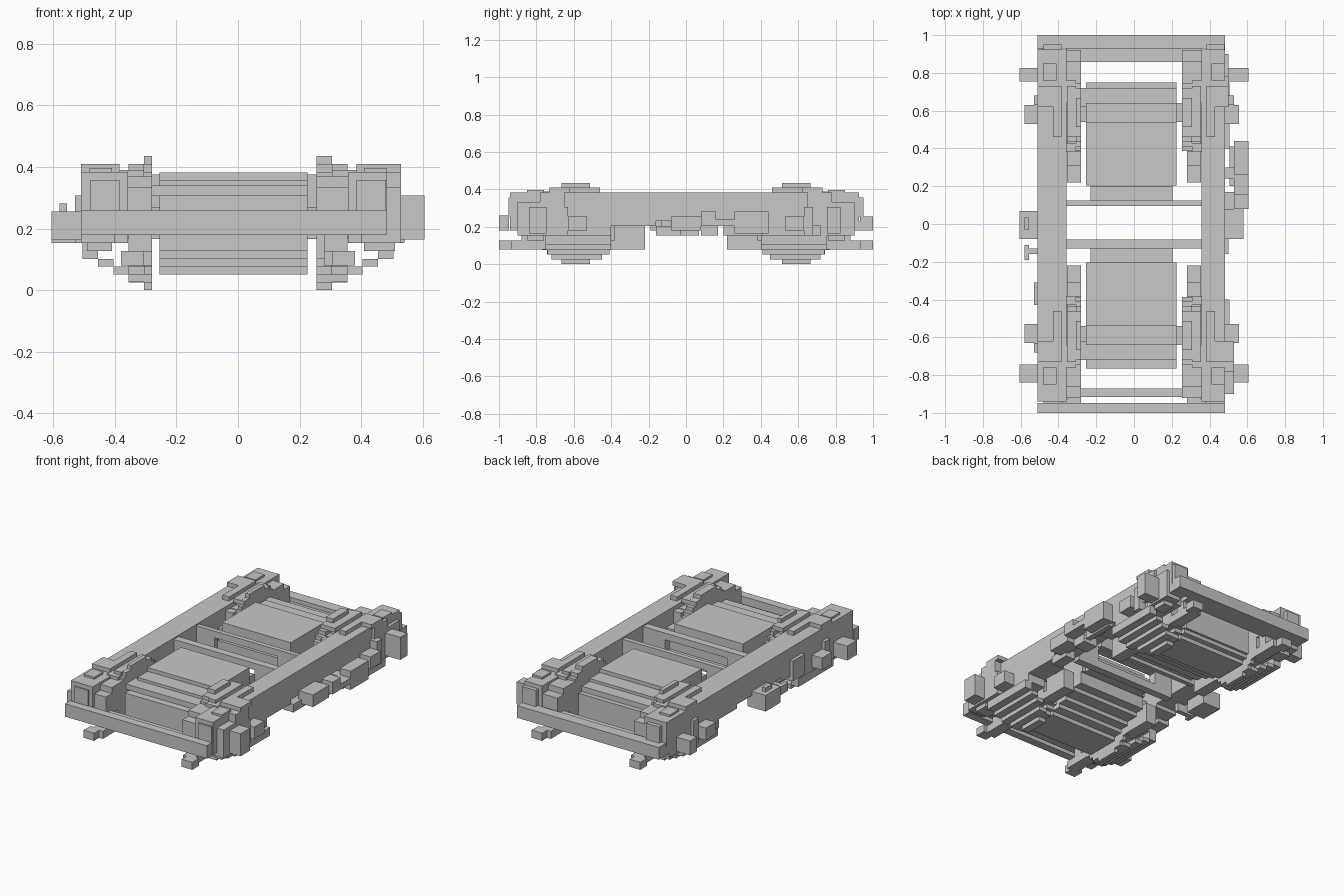
import bpy
import bmesh
import math

V = 0.0256  # cube unit of the blocky style

grey = bpy.data.materials.new("steel grey")
grey.diffuse_color = (0.58, 0.58, 0.58, 1)


def build(name, boxes):
    """One object from boxes given as (x0, x1, y0, y1, z0, z1)."""
    bm = bmesh.new()
    for x0, x1, y0, y1, z0, z1 in boxes:
        v = bmesh.ops.create_cube(bm, size=1)["verts"]
        bmesh.ops.scale(bm, vec=(abs(x1 - x0), abs(y1 - y0), abs(z1 - z0)), verts=v)
        bmesh.ops.translate(bm, vec=((x0 + x1) / 2, (y0 + y1) / 2, (z0 + z1) / 2), verts=v)
    me = bpy.data.meshes.new(name)
    bm.to_mesh(me)
    bm.free()
    me.materials.append(grey)
    ob = bpy.data.objects.new(name, me)
    bpy.context.collection.objects.link(ob)
    return ob


def flip(boxes, sx=1, sy=1):
    return [(a * sx, b * sx, c * sy, d * sy, e, f) for a, b, c, d, e, f in boxes]


def disc(x0, x1, yc, zc, r):
    """Stepped disc made of one box per layer."""
    out = []
    n = round(2 * r / V)
    for i in range(n):
        z = zc - r + i * V
        h = math.sqrt(max(r * r - (z + V / 2 - zc) ** 2, 0))
        h = max(round(h / V), 2) * V
        out.append((x0, x1, yc - h, yc + h, z, z + V))
    return out


# Side rails: raised in the middle, deeper toward the ends
for sx, side, outer in ((-1, "left", 0.51), (1, "right", 0.482)):
    rail = [(0.358, outer, -0.94, 0.925, 0.23, 0.384)]
    for sy in (-1, 1):
        rail += flip([
            (0.358, outer, 0.22, 0.40, 0.205, 0.23),
            (0.358, outer, 0.40, 0.86, 0.154, 0.23),
            (0.385, outer, 0.86, 0.94, 0.179, 0.23),
        ], 1, sy)
    build(side + "_rail", flip(rail, sx))

# End beams and the thinner bars behind them
build("front_beam", [(-0.51, 0.482, -1.0, -0.947, 0.179, 0.26)])
build("rear_beam", [(-0.51, 0.482, 0.93, 1.0, 0.179, 0.256)])
build("front_inner_bar", [(-0.36, 0.358, -0.917, -0.87, 0.179, 0.23)])
build("rear_inner_bar", [(-0.36, 0.358, 0.857, 0.93, 0.179, 0.23)])

# Transoms across the open centre: posts, top and bottom bars around an opening
for name, y0, y1 in (("front_transom", -0.13, -0.082), ("rear_transom", 0.095, 0.125)):
    build(name, [
        (-0.36, -0.23, y0, y1, 0.205, 0.375), (0.205, 0.358, y0, y1, 0.205, 0.375),
        (-0.23, 0.205, y0, y1, 0.333, 0.375), (-0.23, 0.205, y0, y1, 0.205, 0.256),
    ])
build("transom_links", [(-0.23, 0.205, -0.21, -0.13, 0.23, 0.307),
                        (-0.23, 0.205, 0.125, 0.20, 0.23, 0.307)])

# Motors: layers with a stepped belly and stepped outer shoulder
layers = [(0.48, 0.70, 0.051, 0.077), (0.42, 0.735, 0.077, 0.102),
          (0.36, 0.75, 0.102, 0.128), (0.28, 0.765, 0.128, 0.154),
          (0.22, 0.765, 0.154, 0.23), (0.205, 0.765, 0.23, 0.307),
          (0.205, 0.72, 0.307, 0.333),
          (0.205, 0.64, 0.333, 0.358), (0.205, 0.54, 0.358, 0.382)]
for sy, end, cap in ((-1, "front", 0.765), (1, "rear", 0.75)):
    boxes = [(-0.255, 0.225, a, min(b, cap), c, d) for a, b, c, d in layers]
    boxes += [(-0.28, 0.225, 0.62, 0.72, 0.307, 0.34)]
    build(end + "_motor", flip(boxes, 1, sy))

for sy, end in ((-1, "front"), (1, "rear")):
    yc = 0.59
    build(end + "_axle", flip(disc(-0.45, 0.45, yc, 0.2176, 0.0512), 1, sy))
    for sx, side in ((-1, "left"), (1, "right")):
        outer = 0.51 if sx < 0 else (0.53 if sy < 0 else 0.50)
        inner = 0.28 if sx < 0 else 0.255
        tag = end + "_" + side + "_"

        # Wheel: thin flange plus tread
        wheel = disc(inner, 0.306, yc, 0.2176, 8.5 * V)
        wheel += disc(0.306, 0.355, yc, 0.2176, 7.5 * V)
        build(tag + "wheel", flip(wheel, sx, sy))

        # Low brake rod with an offset tip, and shoes on both sides of the wheel
        rod = [(0.28, 0.355, 0.22, 0.95, 0.08, 0.128),
               (0.306, 0.38, 0.93, 1.0, 0.08, 0.128)]
        build(tag + "brake_rod", flip(rod, sx, sy))
        shoes = [(inner, 0.37, 0.79, 0.92, 0.205, 0.333),
                 (inner, 0.37, 0.73, 0.86, 0.333, 0.37),
                 (0.28, 0.355, 0.82, 0.88, 0.128, 0.205),
                 (0.28, 0.355, 0.22, 0.31, 0.128, 0.205),
                 (0.28, 0.355, 0.31, 0.385, 0.128, 0.282),
                 (0.306, 0.36, 0.385, 0.43, 0.282, 0.358)]
        build(tag + "brake_shoes", flip(shoes, sx, sy))

        # Axle box carrier stepping inward below the rail
        stair = [(0.455, 0.505, 0.40, 0.75, 0.102, 0.154),
                 (0.405, 0.455, 0.40, 0.75, 0.077, 0.102),
                 (0.355, 0.405, 0.41, 0.74, 0.051, 0.077),
                 (0.30, 0.355, 0.45, 0.72, 0.026, 0.051)]
        build(tag + "axle_carrier", flip(stair, sx, sy))

        # Raised caps beside and over the wheel
        caps = [(0.385, outer, 0.62, 0.73, 0.384, 0.41),
                (0.385, 0.43, 0.46, 0.62, 0.384, 0.41),
                (0.306, 0.355, 0.46, 0.73, 0.384, 0.41),
                (0.306, 0.385, 0.64, 0.76, 0.36, 0.39),
                (0.41, 0.482, 0.76, 0.85, 0.384, 0.397)]
        build(tag + "caps", flip(caps, sx, sy))

        # Stepped corner housing
        corner = [(0.40, outer, 0.72, 0.90, 0.154, 0.333),
                  (0.42, outer, 0.65, 0.78, 0.205, 0.384),
                  (0.385, 0.48, 0.90, 0.95, 0.256, 0.358),
                  (0.41, outer - 0.02, 0.76, 0.85, 0.128, 0.154)]
        build(tag + "corner_housing", flip(corner, sx, sy))

        # Outer side boxes
        top = 0.256 if sx < 0 else 0.307
        knobs = [(0.48, 0.606, 0.745 if sy < 0 else 0.755, 0.84 if sy < 0 else 0.825, 0.165, top),
                 (0.48, 0.58 if sx < 0 else 0.555, 0.53, 0.63, 0.179, 0.256),
                 (0.48, 0.53, 0.63, 0.68, 0.154, 0.307)]
        if sx > 0 and sy < 0:
            knobs.append((0.48, 0.53, 0.68, 0.90, 0.154, 0.307))
        build(tag + "side_boxes", flip(knobs, sx, sy))

# Equipment hung along the right side
build("right_equipment", [
    (0.48, 0.58, -0.08, 0.08, 0.179, 0.256),
    (0.43, 0.50, -0.16, -0.03, 0.154, 0.205),
    (0.43, 0.482, -0.22, -0.16, 0.205, 0.23),
    (0.53, 0.606, 0.08, 0.16, 0.205, 0.282),
    (0.53, 0.606, 0.16, 0.26, 0.205, 0.24),
    (0.53, 0.606, 0.26, 0.44, 0.165, 0.282),
    (0.505, 0.54, 0.20, 0.41, 0.154, 0.205),
    (0.43, 0.53, 0.08, 0.17, 0.154, 0.205),
    (0.47, 0.54, 0.24, 0.30, 0.179, 0.24),
])

# Equipment hung along the left side
build("left_equipment", [
    (-0.606, -0.48, -0.08, 0.07, 0.154, 0.256),
    (-0.58, -0.555, -0.03, 0.035, 0.256, 0.282),
    (-0.58, -0.555, -0.19, -0.11, 0.179, 0.23),
    (-0.56, -0.45, -0.16, -0.13, 0.179, 0.23),
    (-0.53, -0.45, -0.43, -0.31, 0.179, 0.307),
])
